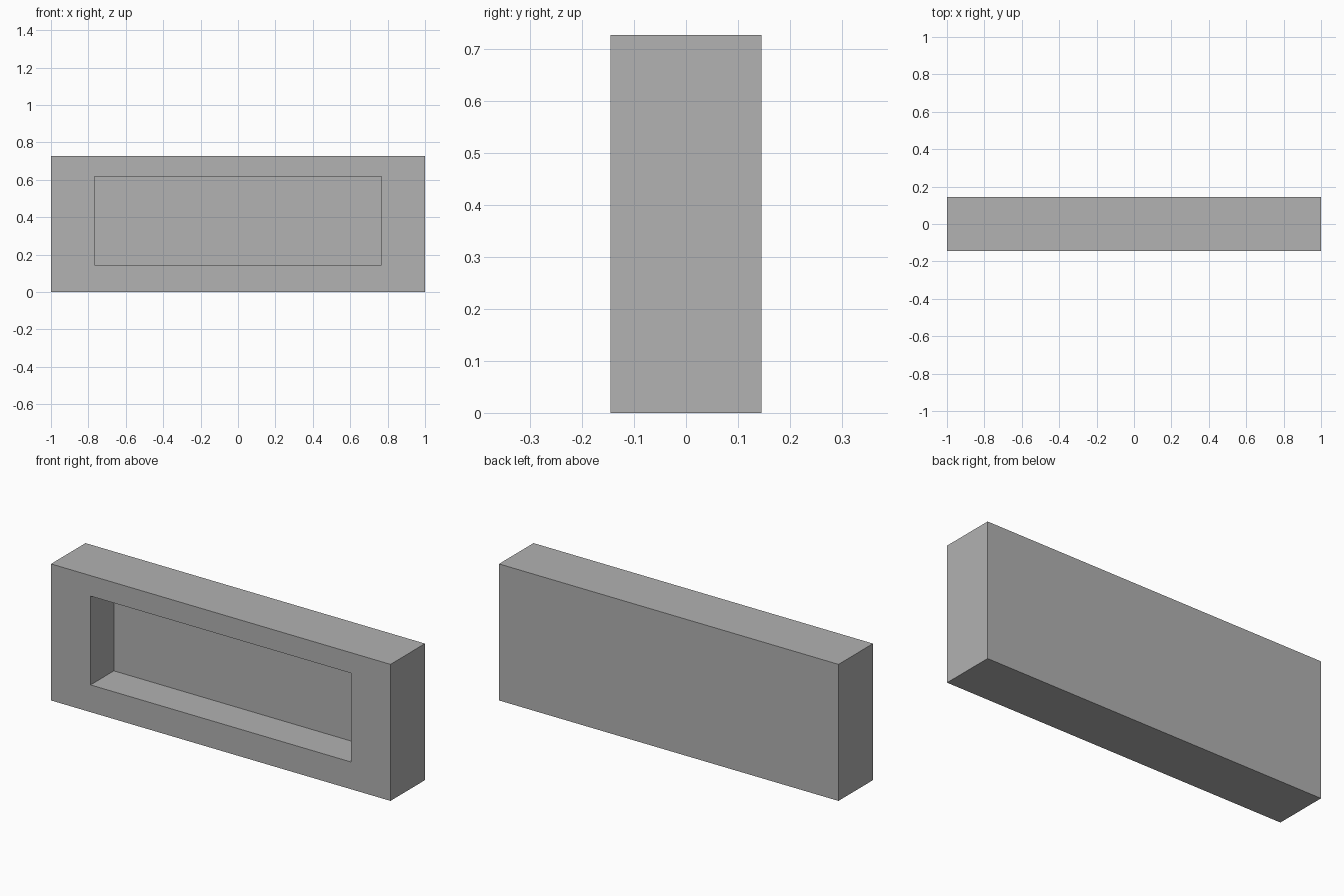
import bpy, bmesh
from mathutils import Vector

cube = bpy.data.objects.get("Cube")
if cube:
    bpy.data.objects.remove(cube, do_unlink=True)

WIDTH, DEPTH, HEIGHT = 2.0, 0.29, 0.727
OPEN_X, OPEN_LOW, OPEN_HIGH = 0.767, 0.145, 0.618
RECESS = 0.196

grey = bpy.data.materials.new("plain grey")
grey.use_nodes = True
colour = (0.445, 0.445, 0.445, 1)
grey.diffuse_color = colour
grey.node_tree.nodes["Principled BSDF"].inputs["Base Color"].default_value = colour

# Solid block standing on the ground
bm = bmesh.new()
bmesh.ops.create_cube(bm, size=1)
for v in bm.verts:
    v.co = Vector((v.co.x * WIDTH, v.co.y * DEPTH, (v.co.z + 0.5) * HEIGHT))

# Opening in the front face, fitted to its uneven border
bm.normal_update()
front = min(bm.faces, key=lambda f: f.calc_center_median().y)
bmesh.ops.inset_region(bm, faces=[front], thickness=0.1)
for v in front.verts:
    v.co.x = OPEN_X if v.co.x > 0 else -OPEN_X
    v.co.z = OPEN_HIGH if v.co.z > HEIGHT / 2 else OPEN_LOW

# Push the opening back into a recess
recess = bmesh.ops.extrude_discrete_faces(bm, faces=[front])["faces"][0]
bmesh.ops.translate(bm, verts=recess.verts[:], vec=(0, RECESS, 0))
bmesh.ops.recalc_face_normals(bm, faces=bm.faces[:])

mesh = bpy.data.meshes.new("recessed_block")
bm.to_mesh(mesh)
bm.free()
mesh.materials.append(grey)
block = bpy.data.objects.new("recessed_block", mesh)
bpy.context.collection.objects.link(block)
